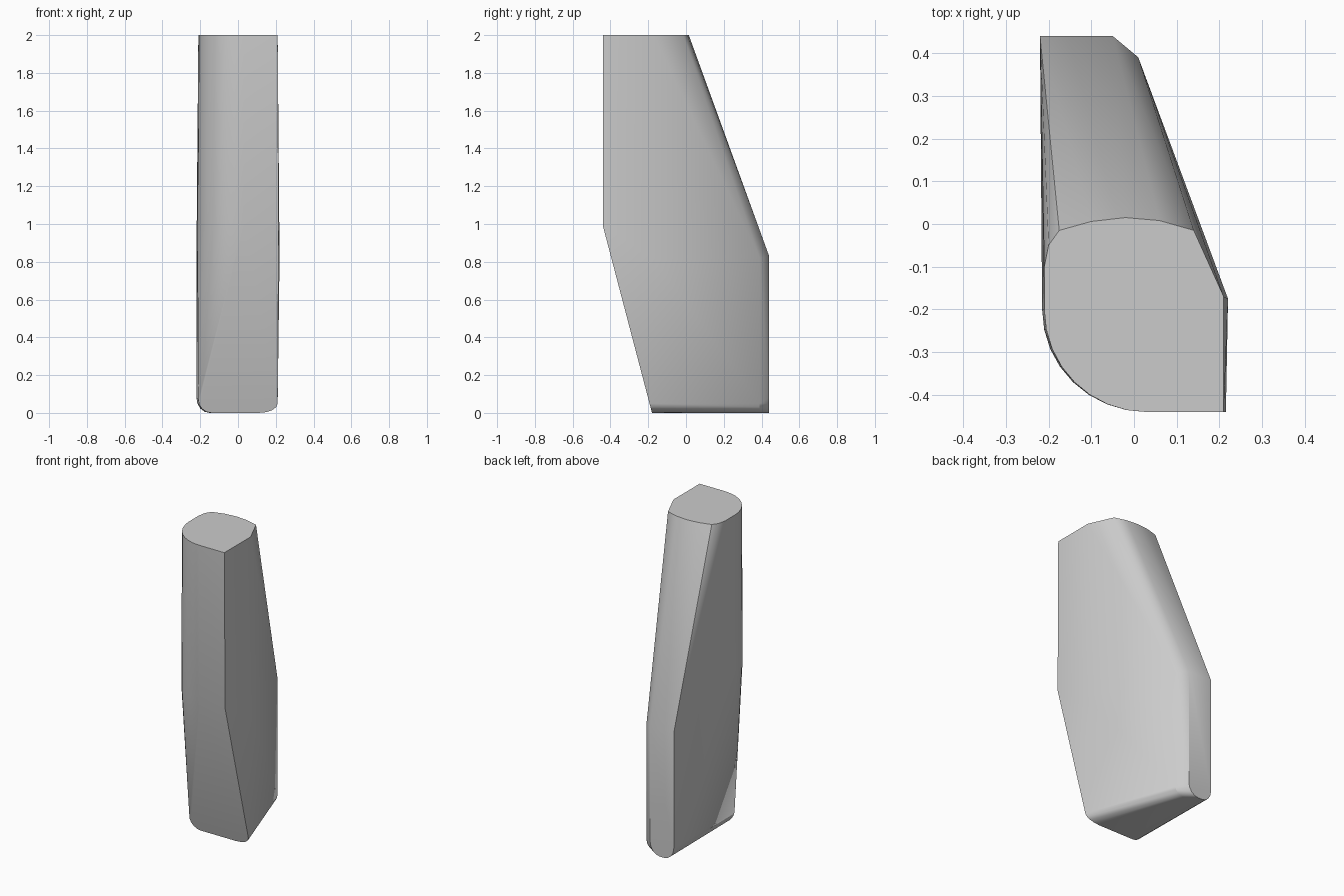
import bpy
import bmesh
from math import sin, cos, pi, radians

default_cube = bpy.data.objects.get("Cube")
if default_cube:
    bpy.data.objects.remove(default_cube, do_unlink=True)

# Main heights and limits
TOP, FRONT_BEND, REAR_BEND = 2.0, 0.99, 0.83
FRONT, REAR, TOE = -0.44, 0.44, -0.18
LEFT_EDGE, RIGHT_EDGE = 0.21, -0.21


def section(points, height):
    """Place plan points at one height."""
    return [(x, y, height) for x, y in points]


def front_curve(steps=8, grow=0.0):
    """Rounded front corner on the model's right."""
    centre_x, centre_y, radius = 0.03, -0.2, 0.24
    points = []
    for step in range(steps + 1):
        angle = pi / 2 * step / steps
        points.append((centre_x - (radius + grow) * cos(angle),
                       centre_y - radius * sin(angle)))
    return points


def rounded_edge(x, direction, width, height, y, steps=4):
    """Quarter ellipse rounding a lower side edge, seen along y."""
    points = []
    for step in range(steps + 1):
        angle = pi / 2 * step / steps
        points.append((x - direction * width * (1 - cos(angle)), y,
                       height * (1 - sin(angle))))
    return points


# Flat top outline: sharp front corner, rounded corner, shallow curved back
back_curve = [(-0.21, -0.1), (-0.2, -0.05), (-0.175, -0.015), (-0.1, 0.006),
              (-0.02, 0.015), (0.06, 0.008), (0.14, -0.015)]
top_outline = [(LEFT_EDGE, FRONT)] + front_curve() + back_curve
top_outline.append((LEFT_EDGE, -0.17))
points = section(top_outline, TOP)

# Front bend, where the front starts to lean back
points += section([(0.215, FRONT)] + front_curve(grow=0.005), FRONT_BEND)

# Narrow upright rear strip with a chamfer beside it
points += section([(-0.22, REAR), (-0.05, REAR)], REAR_BEND)
points += section([(0.01, 0.39), (0.22, -0.175)], REAR_BEND - 0.01)

# Rounded lower edges at the toe, chamfer and rear strip
for x, direction, width, height, y in (
        (RIGHT_EDGE, -1, 0.07, 0.07, TOE),
        (LEFT_EDGE, 1, 0.1, 0.05, TOE),
        (0.01, 1, 0.06, 0.05, 0.39),
        (-0.22, -1, 0.07, 0.08, REAR),
        (-0.05, 1, 0.07, 0.08, REAR)):
    for px, py, pz in rounded_edge(x, direction, width, height, y):
        # Toe points follow the leaning front face
        if y == TOE:
            py += (FRONT - TOE) * pz / FRONT_BEND
        points.append((px, py, pz))

# Wrap the profiles into one closed body
bm = bmesh.new()
for point in points:
    bm.verts.new(point)
hull = bmesh.ops.convex_hull(bm, input=bm.verts[:])
loose = [vert for vert in bm.verts if not vert.link_faces]
bmesh.ops.delete(bm, geom=loose, context='VERTS')
bmesh.ops.dissolve_limit(bm, angle_limit=radians(0.5),
                         verts=bm.verts[:], edges=bm.edges[:])
bmesh.ops.recalc_face_normals(bm, faces=bm.faces[:])

mesh = bpy.data.meshes.new("tapered_body")
bm.to_mesh(mesh)
bm.free()
body = bpy.data.objects.new("tapered_body", mesh)
bpy.context.collection.objects.link(body)

# Plain grey material
grey = bpy.data.materials.new("plain_grey")
grey.use_nodes = True
colour = (0.6, 0.6, 0.6, 1.0)
grey.diffuse_color = colour
for node in grey.node_tree.nodes:
    if node.type == 'BSDF_PRINCIPLED':
        node.inputs["Base Color"].default_value = colour
mesh.materials.append(grey)

# Smooth curves, crisp main edges
bpy.ops.object.select_all(action='DESELECT')
body.select_set(True)
bpy.context.view_layer.objects.active = body
bpy.ops.object.shade_smooth_by_angle(angle=radians(30))
